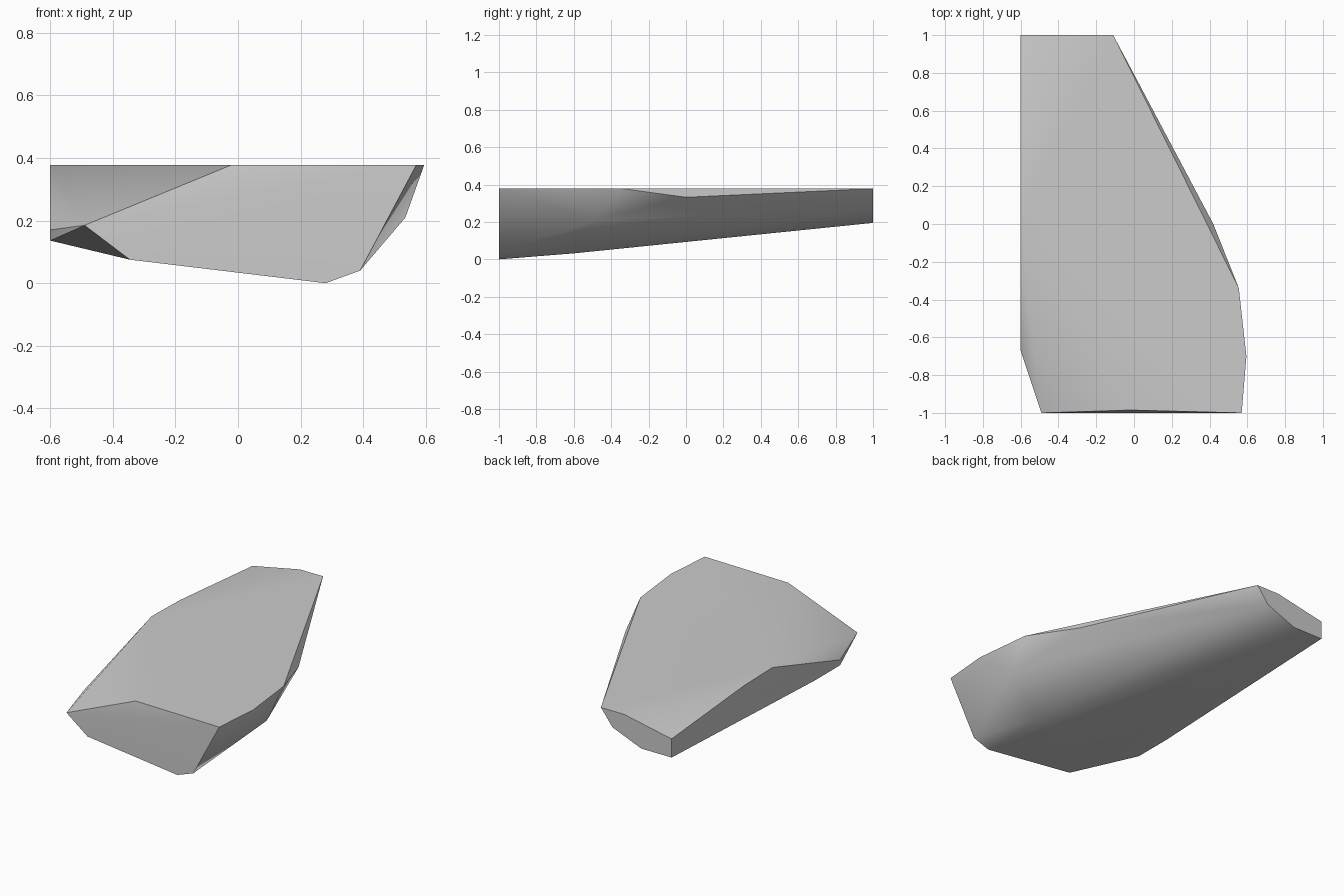
import bpy, bmesh, math

cube = bpy.data.objects.get("Cube")
if cube:
    bpy.data.objects.remove(cube, do_unlink=True)

TOP = 0.378

# One flat grey stone colour
stone = bpy.data.materials.new("stone_grey")
stone.use_nodes = True
grey = (0.6, 0.6, 0.6, 1)
stone.diffuse_color = grey
stone.node_tree.nodes["Principled BSDF"].inputs["Base Color"].default_value = grey

# Front and back end profiles (x, z)
front = [(-0.49, 0.185), (0.57, TOP), (0.39, 0.04), (0.28, 0), (-0.345, 0.075)]
back = [(-0.6, 0.312), (-0.27, TOP), (-0.11, TOP), (-0.19, 0.275), (-0.39, 0.195), (-0.6, 0.195)]

# Flat cut on the right side (y, z)
right_cut = [(0.28, 0.372), (0, TOP), (-0.67, 0.17), (-0.67, 0.136), (-0.42, 0.136)]

# Upper rim, bulging left flank and keel
rim = [(-0.02, -0.985, TOP), (0.595, -0.7, TOP), (0.555, -0.34, TOP), (0.42, 0, 0.332)]
flank = [(0.535, -0.48, 0.21), (0.25, -0.6, 0.032)]

points = [(x, -1, z) for x, z in front] + [(x, 1, z) for x, z in back]
points += [(-0.6, y, z) for y, z in right_cut] + rim + flank

# Wrap the corner points into one faceted chunk
bm = bmesh.new()
for p in points:
    bm.verts.new(p)
hull = bmesh.ops.convex_hull(bm, input=bm.verts)
loose = [v for v in bm.verts if not v.link_faces]
bmesh.ops.delete(bm, geom=loose, context='VERTS')
bmesh.ops.dissolve_limit(bm, angle_limit=math.radians(1), verts=bm.verts, edges=bm.edges)
bmesh.ops.recalc_face_normals(bm, faces=bm.faces)

mesh = bpy.data.meshes.new("rock_shard")
bm.to_mesh(mesh)
bm.free()
mesh.materials.append(stone)
shard = bpy.data.objects.new("rock_shard", mesh)
bpy.context.collection.objects.link(shard)

# Smooth the gentle bends, keep the broken edges crisp
bpy.ops.object.select_all(action='DESELECT')
shard.select_set(True)
bpy.context.view_layer.objects.active = shard
bpy.ops.object.shade_smooth_by_angle(angle=math.radians(40))
